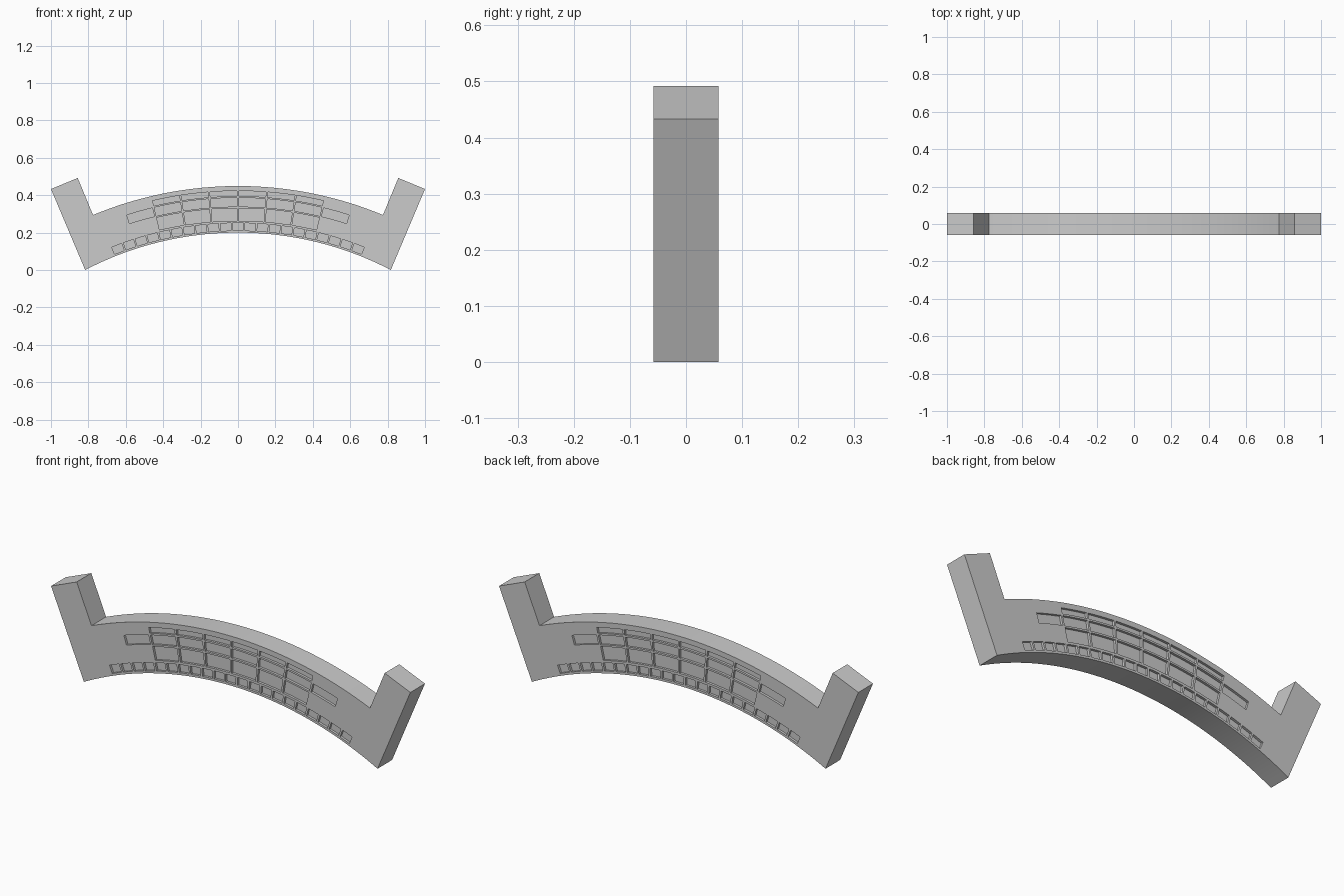
import bpy, bmesh, math

if "Cube" in bpy.data.objects:
    bpy.data.objects.remove(bpy.data.objects["Cube"])

HALF_DEPTH = 0.058
CZ = -1.575           # shared centre height of the arcs
RECESS = 0.012


def add_prism(bm, pts, y0, y1):
    """Extrude a closed x/z outline from y0 to y1."""
    a = [bm.verts.new((x, y0, z)) for x, z in pts]
    b = [bm.verts.new((x, y1, z)) for x, z in pts]
    bm.faces.new(a)
    bm.faces.new(b[::-1])
    n = len(pts)
    for i in range(n):
        j = (i + 1) % n
        bm.faces.new((a[j], a[i], b[i], b[j]))


def make_object(name, bm):
    bmesh.ops.recalc_face_normals(bm, faces=bm.faces)
    mesh = bpy.data.meshes.new(name)
    bm.to_mesh(mesh)
    bm.free()
    ob = bpy.data.objects.new(name, mesh)
    bpy.context.collection.objects.link(ob)
    return ob


def sag_arc(half, z_end, z_mid, n):
    """Circular arc through (-half, z_end), (0, z_mid), (half, z_end)."""
    s = z_mid - z_end
    r = (half * half + s * s) / (2 * s)
    a = math.asin(half / r)
    return [(r * math.sin(-a + 2 * a * i / n), z_mid - r + r * math.cos(-a + 2 * a * i / n))
            for i in range(n + 1)]


def ring_sector(r0, r1, a0, a1, n=3):
    pts = [(r, a0 + (a1 - a0) * i / n) for r in (r0, r1) for i in range(n + 1)]
    pts = pts[:n + 1] + pts[n + 1:][::-1]
    return [(r * math.sin(a), CZ + r * math.cos(a)) for r, a in pts]


# Arch with upturned end posts
bm = bmesh.new()
outline = [(-1, 0.433), (-0.857, 0.492)]
outline += sag_arc(0.775, 0.294, 0.449, 48)
outline += [(0.857, 0.492), (1, 0.433)]
outline += sag_arc(0.817, 0.0, 0.2, 48)[::-1]
add_prism(bm, outline, -HALF_DEPTH, HALF_DEPTH)
arch = make_object("arch_with_end_posts", bm)

# Recessed panels on both faces: inner radius, outer radius, count, pitch in degrees
rows = [(1.970, 1.998, 6, 4.45), (1.914, 1.961, 8, 4.45),
        (1.838, 1.905, 6, 4.45), (1.786, 1.826, 21, 2.08)]
gap = 0.010
bm = bmesh.new()
for r0, r1, count, pitch in rows:
    for i in range(count):
        a0 = math.radians((i - count / 2) * pitch) + gap / 2 / r1
        a1 = math.radians((i + 1 - count / 2) * pitch) - gap / 2 / r1
        for side in (-1, 1):
            add_prism(bm, ring_sector(r0, r1, a0, a1),
                      side * (HALF_DEPTH - RECESS), side * (HALF_DEPTH + 0.03))
cutter = make_object("panel_cutter", bm)
cutter.hide_render = True

# Cut the panels, then discard the cutter
mod = arch.modifiers.new("panels", 'BOOLEAN')
mod.operation = 'DIFFERENCE'
mod.solver = 'EXACT'
mod.object = cutter
bpy.context.view_layer.objects.active = arch
arch.select_set(True)
cutter.select_set(False)
bpy.ops.object.modifier_apply(modifier=mod.name)
bpy.data.objects.remove(cutter)
bpy.ops.object.shade_smooth_by_angle(angle=math.radians(30))
